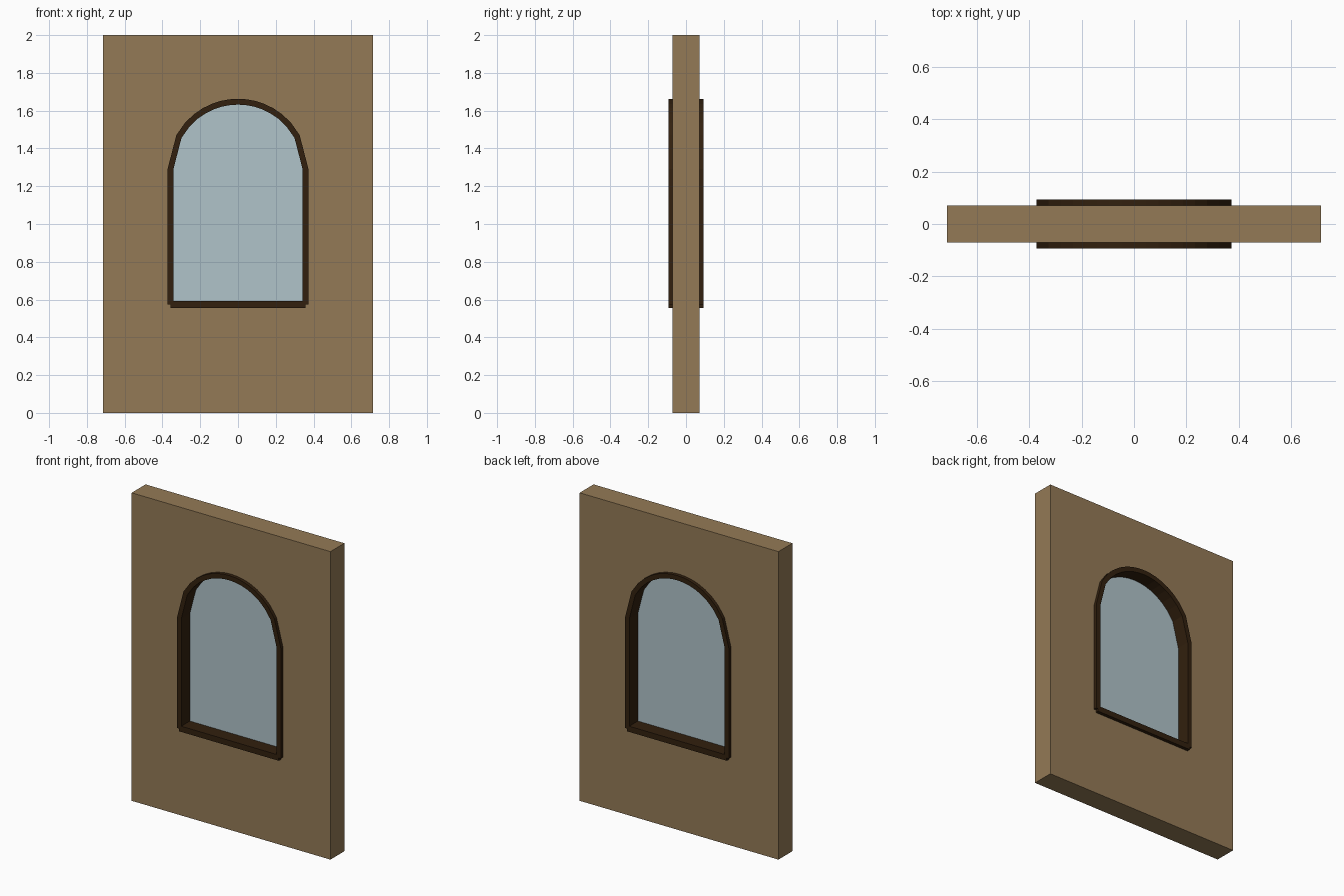
import bpy
import math

if "Cube" in bpy.data.objects:
    bpy.data.objects.remove(bpy.data.objects["Cube"])

SPRING = 1.29   # height where the arch starts
STEPS = 8       # arch segments on each side


def material(name, rgb):
    m = bpy.data.materials.new(name)
    lin = [(c / 255 / 12.92) if c < 11 else ((c / 255 + 0.055) / 1.055) ** 2.4 for c in rgb]
    m.diffuse_color = (*lin, 1)
    m.use_nodes = True
    m.node_tree.nodes["Principled BSDF"].inputs["Base Color"].default_value = m.diffuse_color
    return m


def arch(half_width, bottom):
    """Arched outline, with arch points evenly spaced in x."""
    pts = [(-half_width, bottom)]
    for k in range(-STEPS, STEPS + 1):
        t = k / STEPS
        pts.append((half_width * t, SPRING + half_width * math.sqrt(1 - t * t)))
    pts.append((half_width, bottom))
    return pts


def slab(name, loops, half_depth, mat):
    """Extrude outlines in the xz plane; inner loops become holes."""
    curve = bpy.data.curves.new(name, 'CURVE')
    curve.dimensions = '2D'
    curve.fill_mode = 'BOTH'
    curve.extrude = half_depth
    for loop in loops:
        s = curve.splines.new('POLY')
        s.points.add(len(loop) - 1)
        for p, (x, z) in zip(s.points, loop):
            p.co = (x, z, 0, 1)
        s.use_cyclic_u = True
    ob = bpy.data.objects.new(name, curve)
    bpy.context.collection.objects.link(ob)
    ob.rotation_euler.x = math.pi / 2
    curve.materials.append(mat)
    bpy.ops.object.select_all(action='DESELECT')
    ob.select_set(True)
    bpy.context.view_layer.objects.active = ob
    bpy.ops.object.convert(target='MESH')
    bpy.ops.object.transform_apply(location=False, rotation=True, scale=False)
    bpy.ops.object.shade_flat()


tan = material("tan_wall", (148, 122, 86))
brown = material("dark_wood", (50, 32, 14))
blue = material("pale_glass", (176, 195, 202))

# Wall panel with arched opening
wall = [(-0.714, 0), (0.714, 0), (0.714, 2), (-0.714, 2)]
slab("wall", [wall, arch(0.357, 0.573)], 0.0714, tan)

# Frame with a sill that drops a little below the side posts
sill = [(0.358, 0.573), (0.358, 0.555), (-0.358, 0.555), (-0.358, 0.573)]
slab("window_frame", [arch(0.373, 0.573) + sill, arch(0.342, 0.592)], 0.0935, brown)

# Glass pane in the middle of the wall
slab("glass_pane", [arch(0.348, 0.585)], 0.005, blue)
